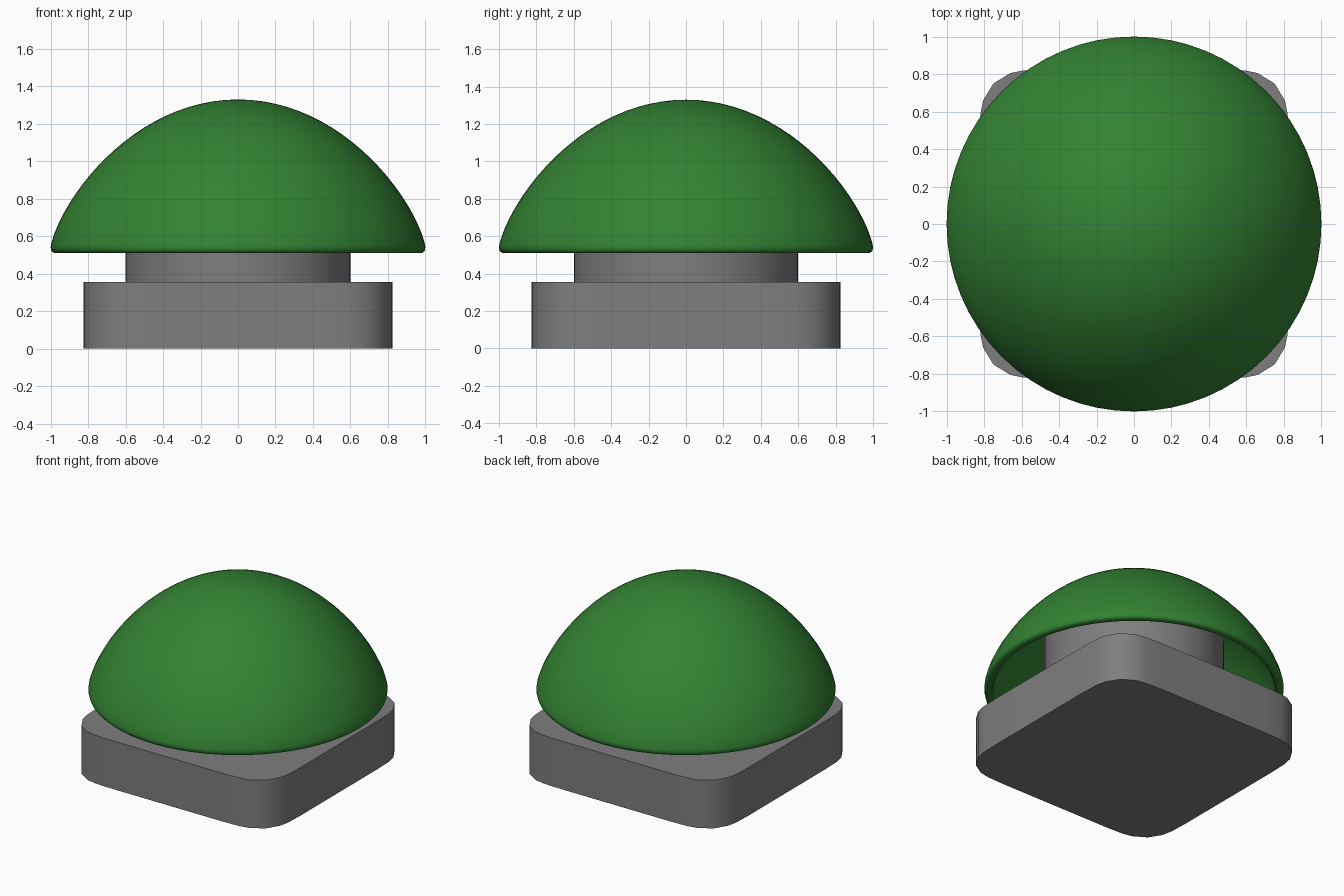
import bpy, bmesh, math
from mathutils import Matrix

cube = bpy.data.objects.get("Cube")
if cube:
    bpy.data.objects.remove(cube, do_unlink=True)


def make_material(name, rgb):
    mat = bpy.data.materials.new(name)
    mat.use_nodes = True
    color = (*rgb, 1)
    mat.diffuse_color = color
    mat.node_tree.nodes["Principled BSDF"].inputs["Base Color"].default_value = color
    return mat


def finish(name, bm, mat):
    bmesh.ops.recalc_face_normals(bm, faces=bm.faces)
    mesh = bpy.data.meshes.new(name)
    bm.to_mesh(mesh)
    bm.free()
    obj = bpy.data.objects.new(name, mesh)
    bpy.context.collection.objects.link(obj)
    mesh.materials.append(mat)
    bpy.ops.object.select_all(action="DESELECT")
    obj.select_set(True)
    bpy.context.view_layer.objects.active = obj
    bpy.ops.object.shade_smooth_by_angle(angle=math.radians(40))
    return obj


green = make_material("button green", (0.033, 0.225, 0.033))
grey = make_material("housing grey", (0.21, 0.21, 0.21))

# Square base with softly rounded corners, one corner turned four times
half, base_top = 0.825, 0.355
corner = [(half, 0.45), (0.82, 0.585), (0.805, 0.66), (0.75, 0.75)]
corner += [(y, x) for x, y in reversed(corner[:-1])]
bm = bmesh.new()
outline = []
for quarter in range(4):
    turn = Matrix.Rotation(quarter * math.pi / 2, 3, "Z")
    outline += [bm.verts.new(turn @ v.co) for v in
                [bm.verts.new((x, y, 0)) for x, y in corner]]
bmesh.ops.delete(bm, geom=[v for v in bm.verts if v not in set(outline)], context="VERTS")
bottom = bm.faces.new(outline)
top = bmesh.ops.extrude_face_region(bm, geom=[bottom], use_keep_orig=True)["geom"]
bmesh.ops.translate(bm, vec=(0, 0, base_top),
                    verts=[v for v in top if isinstance(v, bmesh.types.BMVert)])
finish("base", bm, grey)

# Round neck running up into the hollow cap
neck_top = 1.07
bm = bmesh.new()
bmesh.ops.create_cone(bm, cap_ends=True, segments=48, radius1=0.6, radius2=0.6,
                      depth=neck_top - base_top,
                      matrix=Matrix.Translation((0, 0, (neck_top + base_top) / 2)))
finish("neck", bm, grey)


# Hollow domed cap: outer skin, rounded rim, inner skin
def dome_arc(radius, foot, height, steps=24):
    angles = [i / steps * math.pi / 2 for i in range(steps + 1)]
    return [(radius * math.sin(a), foot + height * max(math.cos(a), 0) ** 1.46)
            for a in angles]


rim = [(0.996, 0.522), (0.985, 0.512), (0.965, 0.51), (0.95, 0.512)]
profile = dome_arc(1.0, 0.54, 0.79) + rim + dome_arc(0.94, 0.525, 0.745)[::-1]
bm = bmesh.new()
points = [bm.verts.new((r, 0, z)) for r, z in profile]
edges = [bm.edges.new(pair) for pair in zip(points, points[1:])]
bmesh.ops.spin(bm, geom=points + edges, cent=(0, 0, 0), axis=(0, 0, 1),
               angle=2 * math.pi, steps=64, use_merge=True)
bmesh.ops.remove_doubles(bm, verts=bm.verts, dist=0.0005)
finish("domed_cap", bm, green)
